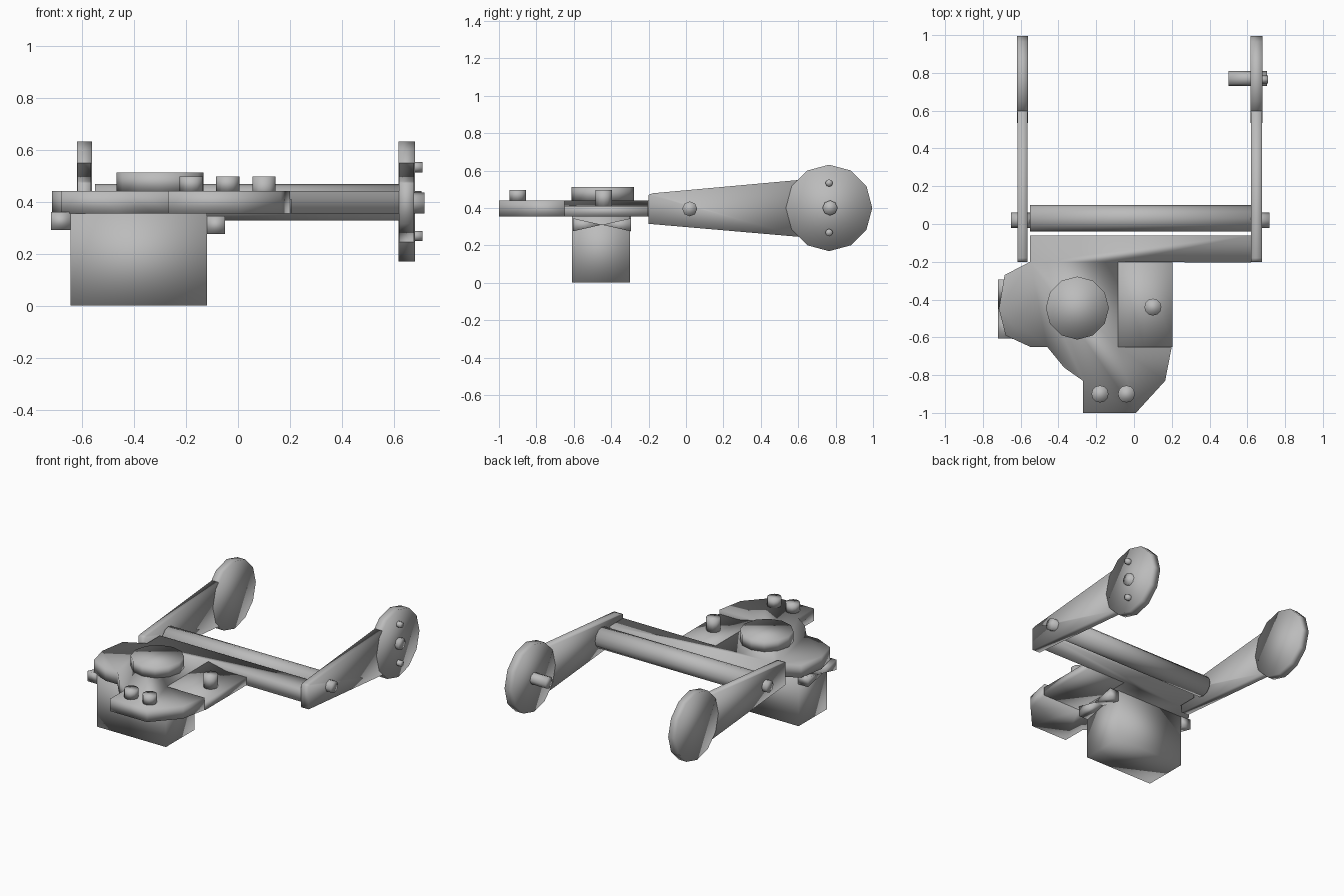
import bpy, bmesh, math
from mathutils import Matrix, Vector

cube = bpy.data.objects.get("Cube")
if cube:
    bpy.data.objects.remove(cube, do_unlink=True)

grey = bpy.data.materials.new("plain grey")
grey.use_nodes = True
grey.diffuse_color = (0.5, 0.5, 0.5, 1)
grey.node_tree.nodes["Principled BSDF"].inputs["Base Color"].default_value = (0.5, 0.5, 0.5, 1)


def finish(name, bm):
    bmesh.ops.recalc_face_normals(bm, faces=bm.faces)
    mesh = bpy.data.meshes.new(name)
    for f in bm.faces:
        f.smooth = True
    bm.to_mesh(mesh)
    bm.free()
    mesh.materials.append(grey)
    obj = bpy.data.objects.new(name, mesh)
    bpy.context.collection.objects.link(obj)
    return obj


def prism(name, outline, axis, lo, hi):
    """Extrude a 2D outline along an axis; the outline uses the other two axes in order."""
    def place(p, t):
        c = list(p)
        c.insert("xyz".index(axis), t)
        return c
    bm = bmesh.new()
    face = bm.faces.new([bm.verts.new(place(p, lo)) for p in outline])
    ext = bmesh.ops.extrude_face_region(bm, geom=[face])
    move = Vector(place((0, 0), hi - lo))
    bmesh.ops.translate(bm, vec=move, verts=[v for v in ext["geom"] if isinstance(v, bmesh.types.BMVert)])
    return finish(name, bm)


def cylinder(name, centre, radius, axis, lo, hi, sides=12):
    ring = [(centre[0] + radius * math.cos(i * math.tau / sides),
             centre[1] + radius * math.sin(i * math.tau / sides)) for i in range(sides)]
    return prism(name, ring, axis, lo, hi)


# Mounting plate with the side arm along the bar
plate = [(-0.55, -0.06), (0.62, -0.06), (0.62, -0.205), (-0.085, -0.2), (-0.085, -0.65),
         (0.2, -0.65), (0.165, -0.83), (0.01, -1), (-0.27, -1), (-0.27, -0.83),
         (-0.37, -0.76), (-0.46, -0.65), (-0.55, -0.65), (-0.68, -0.59),
         (-0.715, -0.45), (-0.685, -0.27), (-0.55, -0.2)]
prism("mounting_plate", plate, "z", 0.355, 0.44)

# Sunken ramp that fills the cut-out in the plate
ramp = [(-0.085, 0.355), (0.205, 0.355), (0.205, 0.41), (0.055, 0.41), (-0.085, 0.44)]
prism("plate_ramp", ramp, "y", -0.65, -0.2)

# Box housing under the plate
housing = [(-0.645, -0.61), (-0.12, -0.61), (-0.12, -0.3), (-0.645, -0.3)]
prism("housing", housing, "z", 0, 0.355)

# Pinched lugs on both sides of the housing
for side, lo, hi, z in (("right", -0.72, -0.645, 0.29), ("left", -0.12, -0.05, 0.275)):
    for end, y in (("front", -0.605), ("back", -0.295)):
        prism(f"{side}_{end}_lug", [(y, z), (y, z + 0.07), (-0.45, z + 0.035)], "x", lo, hi)

# Round cap and bolt heads on the plate
cylinder("round_cap", (-0.3, -0.445), 0.167, "z", 0.44, 0.512)
for i, spot in enumerate([(-0.18, -0.9), (-0.04, -0.9), (0.1, -0.44)]):
    cylinder(f"plate_bolt_{i + 1}", spot, 0.045, "z", 0.41 if i == 2 else 0.44, 0.497)

# Cross bar and its pivot pins
cylinder("cross_bar", (0.03, 0.397), 0.07, "x", -0.55, 0.62)
cylinder("right_pivot", (0.02, 0.395), 0.04, "x", -0.65, -0.55, 8)
cylinder("left_pivot", (0.02, 0.395), 0.04, "x", 0.6, 0.718, 8)

# Tapered arms ending in round pads
arm = [(-0.2, 0.315), (-0.2, 0.47), (-0.18, 0.478), (0.61, 0.55), (0.61, 0.245)]
for side, lo, hi in (("right", -0.62, -0.562), ("left", 0.617, 0.68)):
    prism(f"{side}_arm", arm, "x", lo + 0.003, hi - 0.003)
    cylinder(f"{side}_pad", (0.765, 0.4), 0.231, "x", lo, hi)

# Pin and bolts through the left pad
cylinder("pad_pin", (0.77, 0.4), 0.04, "x", 0.5, 0.705, 8)
for name, z in (("upper", 0.533), ("lower", 0.268)):
    cylinder(f"{name}_pad_bolt", (0.765, z), 0.02, "x", 0.66, 0.71, 8)
